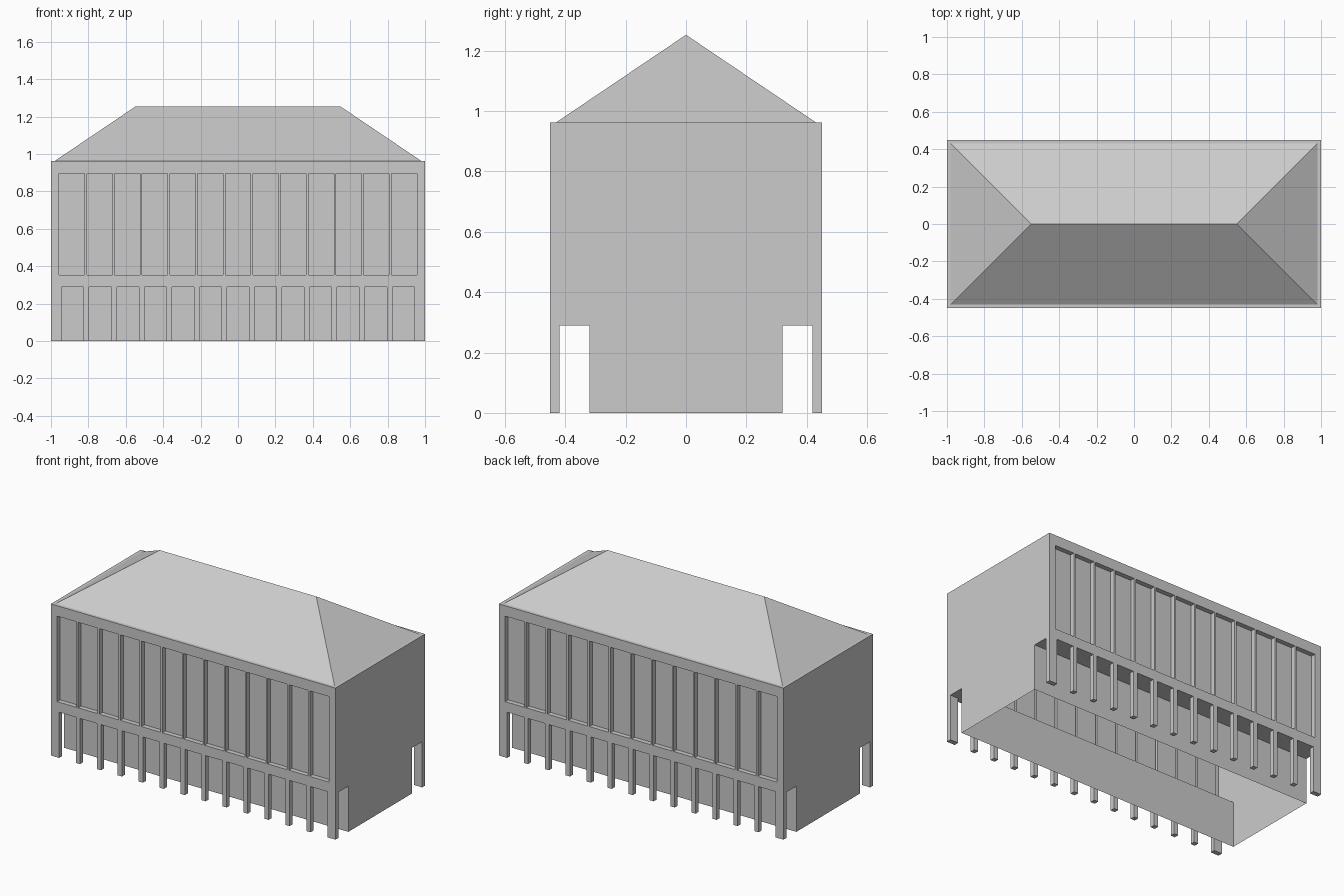
import bpy, bmesh
from mathutils import Vector

if "Cube" in bpy.data.objects:
    bpy.data.objects.remove(bpy.data.objects["Cube"])

HX, HY = 1.0, 0.45            # half length, half depth
EAVE, RIDGE = 0.963, 1.253
ARC = 0.29                    # arcade height
YI, YC = 0.42, 0.32           # back of columns / window panels, arcade back wall
N = 13


def face(bm, pts, normal):
    """Add a polygon whose front points along the given direction."""
    f = bm.faces.new([bm.verts.new(p) for p in pts])
    f.normal_update()
    if f.normal.dot(Vector(normal)) < 0:
        f.normal_flip()


def panel_y(bm, x0, x1, z0, z1, y):
    face(bm, [(x0, y, z0), (x1, y, z0), (x1, y, z1), (x0, y, z1)], (0, -1 if y < 0 else 1, 0))


def side_x(bm, x, y0, y1, z0, z1, d):
    face(bm, [(x, y0, z0), (x, y1, z0), (x, y1, z1), (x, y0, z1)], (d, 0, 0))


def flat_z(bm, x0, x1, y0, y1, z, d):
    face(bm, [(x0, y0, z), (x1, y0, z), (x1, y1, z), (x0, y1, z)], (0, 0, d))


def finish(bm, name, mirror=False):
    bmesh.ops.remove_doubles(bm, verts=bm.verts, dist=1e-5)
    me = bpy.data.meshes.new(name)
    bm.to_mesh(me)
    bm.free()
    ob = bpy.data.objects.new(name, me)
    bpy.context.collection.objects.link(ob)
    if mirror:
        m = ob.modifiers.new("mirror", 'MIRROR')
        m.use_axis = (False, True, False)
    return ob


# Upper facade with recessed window panels (front, mirrored to the back)
bm = bmesh.new()
Z0, Z1 = 0.354, 0.897
xs = [-HX]
for i in range(N):
    c = (i - (N - 1) / 2) * 0.148
    xs += [c - 0.068, c + 0.068]
xs.append(HX)
for i, (a, b) in enumerate(zip(xs, xs[1:])):
    panel_y(bm, a, b, ARC, Z0, -HY)
    panel_y(bm, a, b, Z1, EAVE, -HY)
    if i % 2 == 0:
        panel_y(bm, a, b, Z0, Z1, -HY)
    else:
        panel_y(bm, a, b, Z0, Z1, -YI)
        side_x(bm, a, -HY, -YI, Z0, Z1, 1)
        side_x(bm, b, -HY, -YI, Z0, Z1, -1)
        flat_z(bm, a, b, -HY, -YI, Z0, 1)
        flat_z(bm, a, b, -HY, -YI, Z1, -1)
finish(bm, "window_facade", True)

# Arcade columns and the lintel undersides between them
bm = bmesh.new()
xs = [-HX]
for i in range(N):
    c = (i - (N - 1) / 2) * 0.1473
    xs += [c - 0.059, c + 0.059]
xs.append(HX)
for i, (a, b) in enumerate(zip(xs, xs[1:])):
    if i % 2 == 0:
        panel_y(bm, a, b, 0, ARC, -HY)
        face(bm, [(a, -YI, 0), (b, -YI, 0), (b, -YI, ARC), (a, -YI, ARC)], (0, 1, 0))
        side_x(bm, a, -HY, -YI, 0, ARC, -1)
        side_x(bm, b, -HY, -YI, 0, ARC, 1)
        flat_z(bm, a, b, -HY, -YI, 0, -1)
    else:
        flat_z(bm, a, b, -HY, -YI, ARC, -1)
finish(bm, "arcade_columns", True)

# Passage behind the columns: ceiling and back wall (hall is open underneath)
bm = bmesh.new()
flat_z(bm, -HX, HX, -YI, -YC, ARC, -1)
panel_y(bm, -HX, HX, 0, ARC, -YC)
finish(bm, "arcade_passage", True)

# End walls, stepped in at the passage openings
bm = bmesh.new()
for s in (-1, 1):
    side_x(bm, s * HX, -HY, HY, ARC, EAVE, s)
    side_x(bm, s * HX, -YC, YC, 0, ARC, s)
finish(bm, "end_walls")

# Hipped roof with a narrow flat ledge around it
bm = bmesh.new()
RX, RY, TX = 0.98, 0.43, 0.55
for s in (-1, 1):
    face(bm, [(-RX, s * RY, EAVE), (RX, s * RY, EAVE), (TX, 0, RIDGE), (-TX, 0, RIDGE)], (0, s, 1))
    face(bm, [(s * RX, -RY, EAVE), (s * RX, RY, EAVE), (s * TX, 0, RIDGE)], (s, 0, 1))
    face(bm, [(-HX, s * HY, EAVE), (HX, s * HY, EAVE), (RX, s * RY, EAVE), (-RX, s * RY, EAVE)], (0, 0, 1))
    face(bm, [(s * HX, -HY, EAVE), (s * HX, HY, EAVE), (s * RX, RY, EAVE), (s * RX, -RY, EAVE)], (0, 0, 1))
finish(bm, "hipped_roof")
